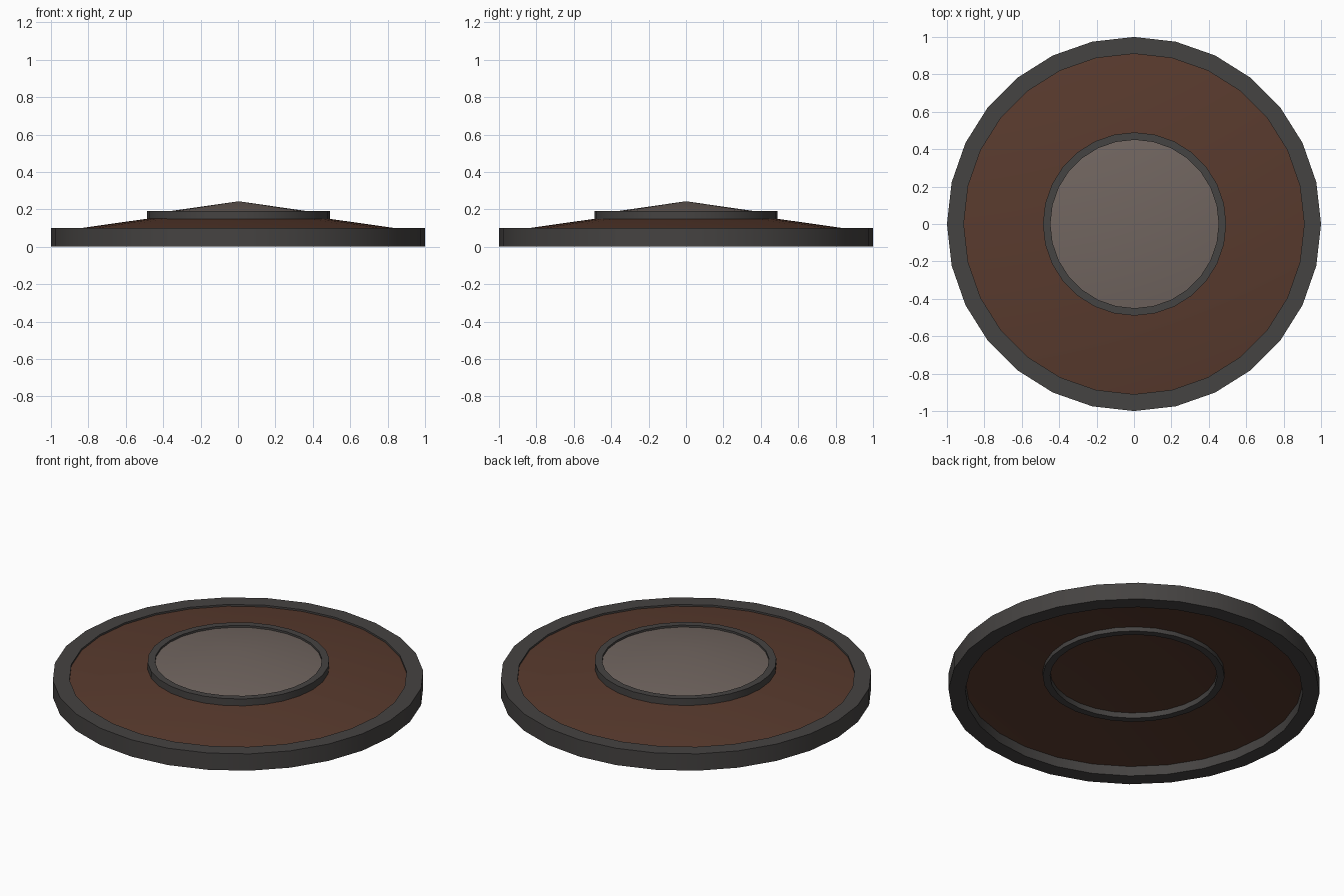
import bpy, bmesh, math

if "Cube" in bpy.data.objects:
    bpy.data.objects.remove(bpy.data.objects["Cube"])

SIDES = 28


def material(name, rgb):
    m = bpy.data.materials.new(name)
    m.diffuse_color = (*rgb, 1)
    m.use_nodes = True
    m.node_tree.nodes["Principled BSDF"].inputs["Base Color"].default_value = m.diffuse_color
    return m


def lathe(name, profile, mat, x=0.0):
    """Revolve a closed (radius, z) profile; points at radius 0 become poles."""
    bm = bmesh.new()
    rings = []
    for r, z in profile:
        if r == 0:
            rings.append([bm.verts.new((0, 0, z))] * SIDES)
        else:
            rings.append([bm.verts.new((r * math.cos(2 * math.pi * i / SIDES),
                                        r * math.sin(2 * math.pi * i / SIDES), z))
                          for i in range(SIDES)])
    for k, a in enumerate(rings):
        b = rings[(k + 1) % len(rings)]
        if profile[k][0] == 0 and profile[(k + 1) % len(rings)][0] == 0:
            continue
        for i in range(SIDES):
            j = (i + 1) % SIDES
            bm.faces.new(list(dict.fromkeys((a[i], a[j], b[j], b[i]))))
    bmesh.ops.recalc_face_normals(bm, faces=bm.faces)
    me = bpy.data.meshes.new(name)
    bm.to_mesh(me)
    bm.free()
    me.materials.append(mat)
    ob = bpy.data.objects.new(name, me)
    ob.location.x = x
    bpy.context.collection.objects.link(ob)
    bpy.context.view_layer.objects.active = ob
    ob.select_set(True)
    bpy.ops.object.shade_smooth_by_angle(angle=math.radians(30))
    ob.select_set(False)
    return ob


def band(name, outer, inner, z0, z1, mat, x=0.0):
    return lathe(name, [(outer, z0), (outer, z1), (inner, z1), (inner, z0)], mat, x)


metal = material("dark grey metal", (0.060, 0.056, 0.054))
brown = material("brown", (0.100, 0.043, 0.027))
taupe = material("warm grey", (0.165, 0.131, 0.116))

# Raised bands
band("outer_rim", 1.0, 0.91, 0.0, 0.10, metal)
band("inner_rim", 0.49, 0.45, 0.093, 0.19, metal, 0.003)

# Shallow conical shell, hollow underneath
lathe("shield_body", [(0.92, 0.057), (0.92, 0.088), (0, 0.219), (0, 0.19)], brown)

# Centre boss on top of the shell
lathe("centre_boss", [(0.46, 0.16), (0.46, 0.177), (0, 0.243), (0, 0.21)], taupe, 0.003)
